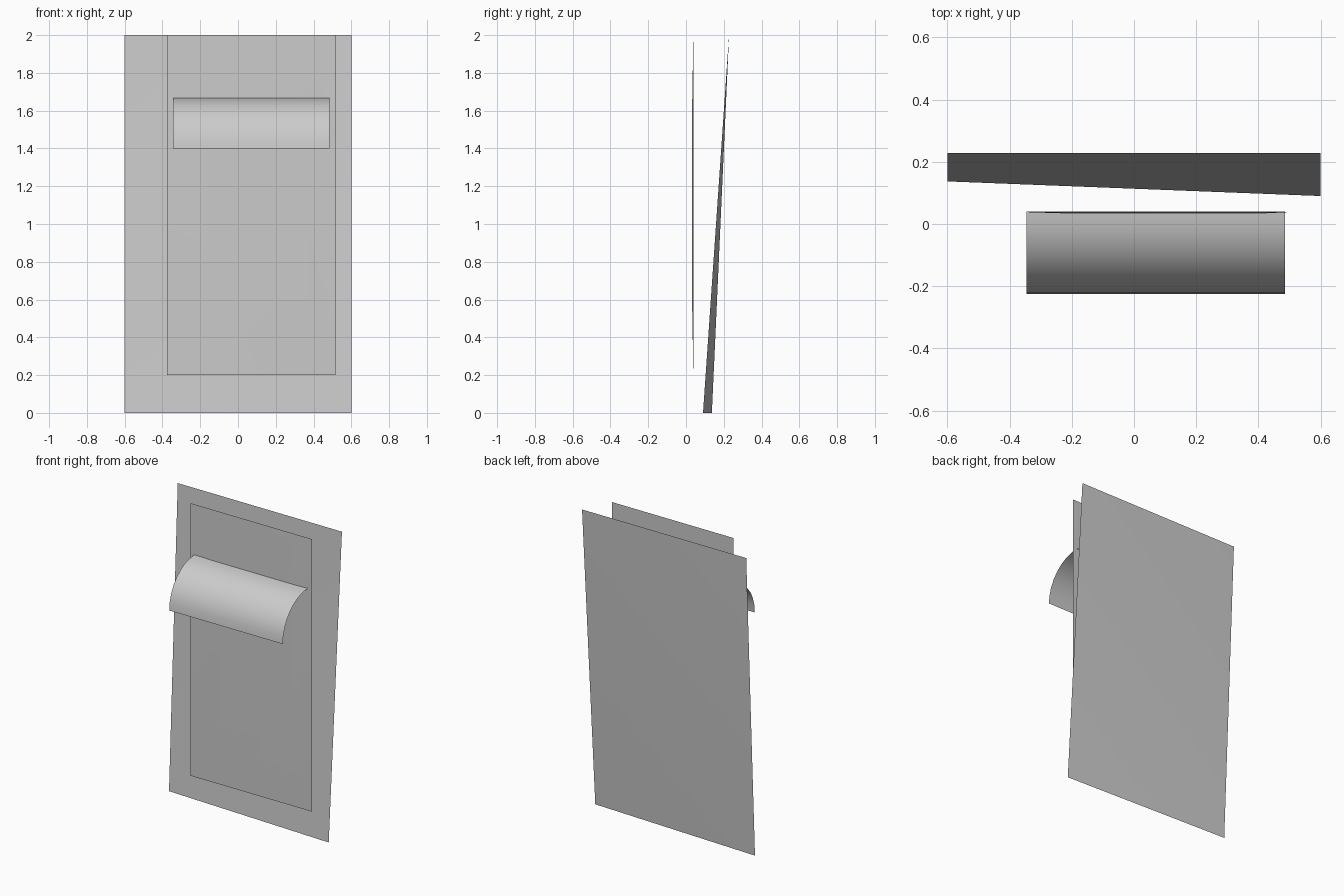
import bpy
from math import sin, cos, radians

if "Cube" in bpy.data.objects:
    bpy.data.objects.remove(bpy.data.objects["Cube"])


def sheet(name, verts, faces, smooth=True):
    mesh = bpy.data.meshes.new(name)
    mesh.from_pydata(verts, [], faces)
    mesh.update()
    for p in mesh.polygons:
        p.use_smooth = smooth
    obj = bpy.data.objects.new(name, mesh)
    bpy.context.collection.objects.link(obj)
    return obj


def rect(x0, x1, z0, z1, y):
    # corners counter-clockwise as seen from the front
    return [(x0, y, z0), (x1, y, z0), (x1, y, z1), (x0, y, z1)]


# leaning, slightly twisted wall behind everything
sheet("back_wall",
      [(-0.6, 0.137, 0), (0.6, 0.09, 0), (0.6, 0.228, 2), (-0.6, 0.228, 2)],
      [(0, 1, 2), (0, 2, 3)])

# window surround: outer rectangle stepping slightly forward to the pane
outer = rect(-0.375, 0.515, 0.2, 2.0, 0.039)
inner = rect(-0.155, 0.375, 0.6, 1.6, 0.032)
sheet("window_frame", outer + inner,
      [(i, (i + 1) % 4, 4 + (i + 1) % 4, 4 + i) for i in range(4)])

# window pane
sheet("window_pane", inner, [(0, 1, 2, 3)], smooth=False)

# awning: quarter-round sheet over the window
steps = 8
arc = [radians(90 * i / steps) for i in range(steps + 1)]
verts = []
for a in arc:
    y, z = 0.04 - 0.265 * sin(a), 1.4 + 0.268 * cos(a)
    verts += [(-0.345, y, z), (0.485, y, z)]
sheet("awning", verts,
      [(2 * i, 2 * i + 2, 2 * i + 3, 2 * i + 1) for i in range(steps)])
